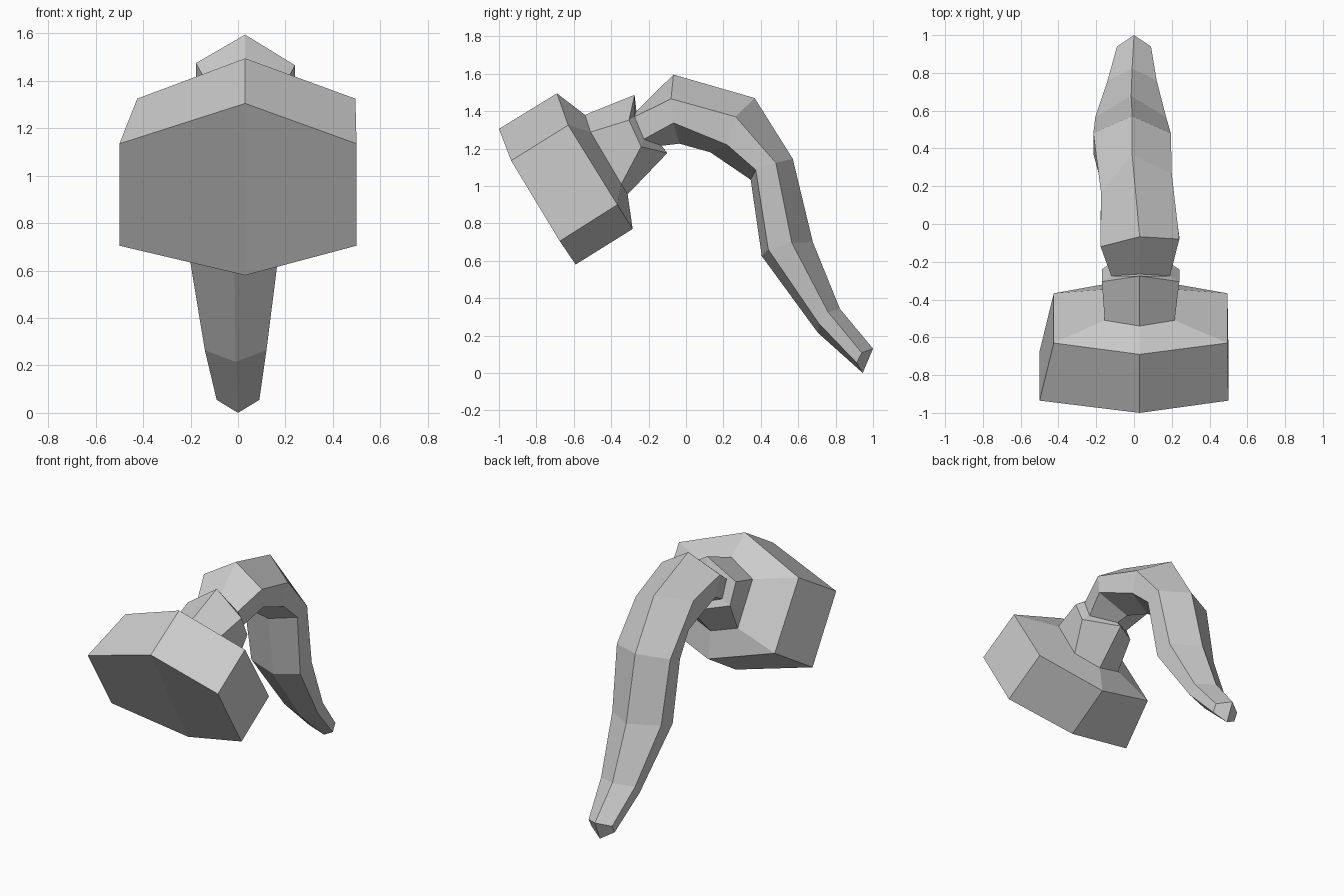
import bpy

# Each hexagonal ring: centre x, left x, right x, then (y, z) of
# the top corner, upper pair, lower pair and bottom corner
RINGS = [
    # head front and back
    (.03, -.50, .50, (-1.0, 1.305), (-.935, 1.135), (-.675, .705), (-.59, .58)),
    (.03, -.425, .495, (-.69, 1.495), (-.63, 1.325), (-.367, .90), (-.285, .77)),
    # neck base, flared neck end, inset collar
    (.03, -.155, .215, (-.54, 1.38), (-.51, 1.288), (-.346, 1.01), (-.312, .955)),
    (.03, -.17, .24, (-.275, 1.487), (-.305, 1.352), (-.24, 1.21), (-.10, 1.176)),
    (.03, -.12, .19, (-.265, 1.40), (-.275, 1.37), (-.225, 1.25), (-.13, 1.215)),
    # curved tail
    (.03, -.177, .24, (-.067, 1.595), (-.08, 1.466), (-.067, 1.337), (-.035, 1.226)),
    (-.01, -.175, .20, (.367, 1.47), (.265, 1.37), (.22, 1.22), (.13, 1.18)),
    (-.01, -.215, .195, (.571, 1.145), (.48, 1.124), (.373, 1.086), (.346, 1.033)),
    (-.015, -.205, .17, (.678, .70), (.566, .695), (.44, .66), (.405, .625)),
    (-.01, -.14, .12, (.823, .343), (.76, .325), (.71, .265), (.705, .215)),
    (0, -.09, .09, (1.0, .13), (.94, .108), (.912, .055), (.945, 0)),
]
# corners on the left that sit off the mirrored position: (ring, corner) -> (y, z)
LEFT_SHIFT = {(5, 5): (-.12, 1.475), (6, 5): (.17, 1.40)}

# Build the rings
verts = []
for r, (cx, lx, rx, top, up, low, bot) in enumerate(RINGS):
    ring = [(cx, top), (rx, up), (rx, low), (cx, bot), (lx, low), (lx, up)]
    for c, (x, yz) in enumerate(ring):
        verts.append((x, *LEFT_SHIFT.get((r, c), yz)))

# Skin the rings with quads and close both ends
faces = []
for r in range(len(RINGS) - 1):
    a = r * 6
    for i in range(6):
        j = (i + 1) % 6
        faces.append((a + i, a + 6 + i, a + 6 + j, a + j))
e = (len(RINGS) - 1) * 6
faces += [(0, 1, 2, 3), (0, 3, 4, 5),
          (e + 3, e + 2, e + 1, e), (e + 5, e + 4, e + 3, e)]

mesh = bpy.data.meshes.new("horn_body")
mesh.from_pydata(verts, [], faces)
mesh.update()

# Consistent outward normals
import bmesh
bm = bmesh.new()
bm.from_mesh(mesh)
bmesh.ops.recalc_face_normals(bm, faces=bm.faces)
bm.to_mesh(mesh)
bm.free()

body = bpy.data.objects.new("horn_body", mesh)
bpy.context.collection.objects.link(body)
